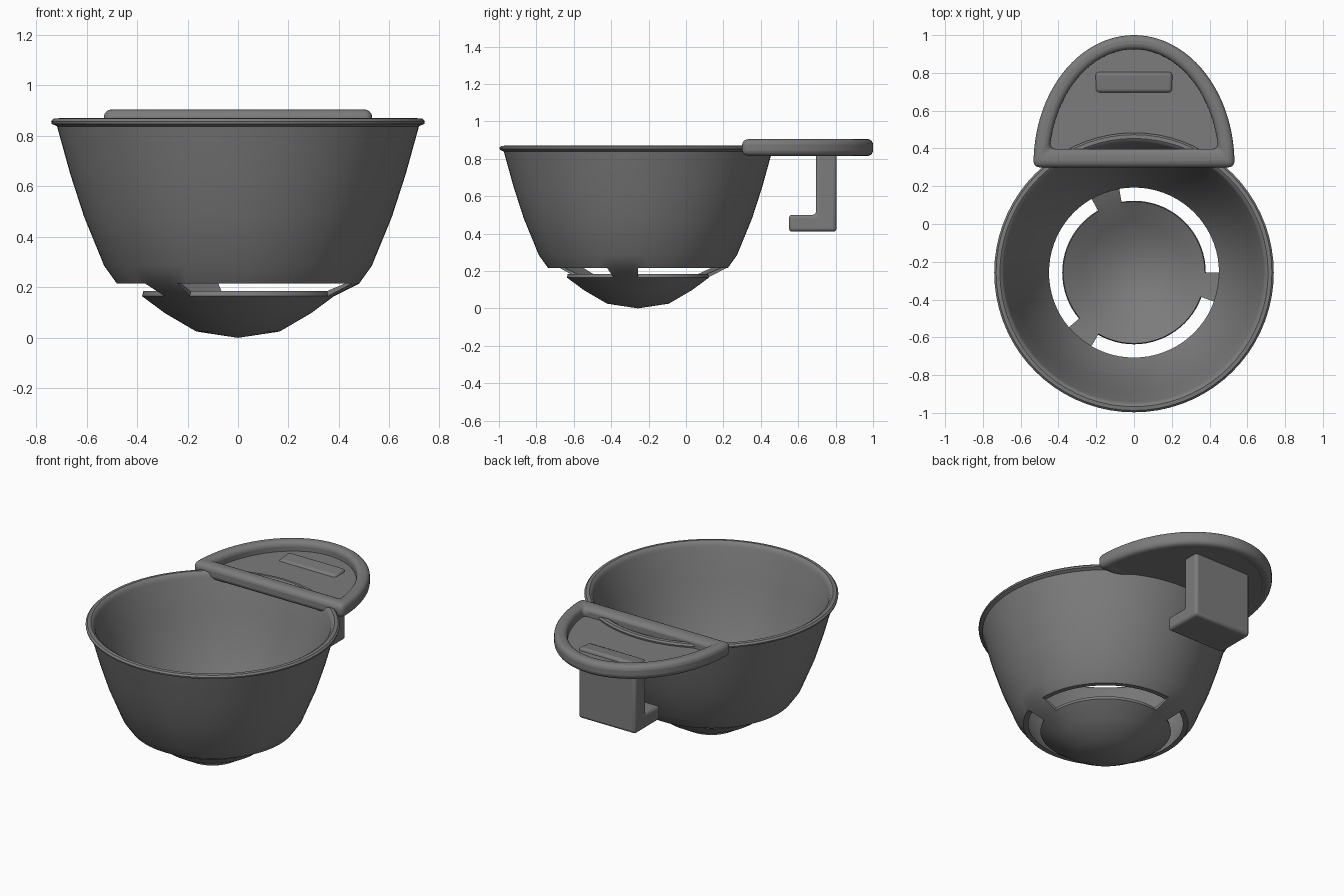
import bpy, bmesh
from math import sin, cos, pi, radians, asin, sqrt

cube = bpy.data.objects.get("Cube")
if cube:
    bpy.data.objects.remove(cube)

GREY = bpy.data.materials.new("grey plastic")
GREY.use_nodes = True
GREY.diffuse_color = (0.2, 0.2, 0.2, 1)
GREY.node_tree.nodes["Principled BSDF"].inputs["Base Color"].default_value = GREY.diffuse_color

BOWL_Y = -0.257


def finish(bm, name, bevel=0, segments=4):
    """Turn a bmesh into a smooth shaded object with optional rounded edges."""
    bmesh.ops.remove_doubles(bm, verts=bm.verts, dist=0.0005)
    bmesh.ops.recalc_face_normals(bm, faces=bm.faces)
    mesh = bpy.data.meshes.new(name)
    bm.to_mesh(mesh)
    bm.free()
    mesh.materials.append(GREY)
    obj = bpy.data.objects.new(name, mesh)
    bpy.context.collection.objects.link(obj)
    if bevel:
        mod = obj.modifiers.new("rounded edges", "BEVEL")
        mod.width, mod.segments = bevel, segments
        mod.limit_method, mod.angle_limit = "ANGLE", radians(40)
    bpy.ops.object.select_all(action="DESELECT")
    obj.select_set(True)
    bpy.context.view_layer.objects.active = obj
    bpy.ops.object.shade_smooth_by_angle(angle=radians(35))
    return obj


def extrude_up(bm, height):
    """Give flat faces a thickness along z."""
    out = bmesh.ops.extrude_face_region(bm, geom=bm.faces[:])
    verts = [v for v in out["geom"] if isinstance(v, bmesh.types.BMVert)]
    bmesh.ops.translate(bm, verts=verts, vec=(0, 0, height))


# Bowl: matching outer and inner (radius, height) profiles
OUTER = [(0, 0), (0.165, 0.025), (0.29, 0.098), (0.38, 0.165), (0.48, 0.215),
         (0.53, 0.285), (0.61, 0.48), (0.665, 0.65), (0.717, 0.838),
         (0.738, 0.848), (0.74, 0.858), (0.73, 0.868)]
INNER = [(0, 0.03), (0.155, 0.055), (0.27, 0.12), (0.375, 0.185), (0.45, 0.215),
         (0.5, 0.295), (0.58, 0.49), (0.635, 0.655), (0.685, 0.838),
         (0.69, 0.85), (0.697, 0.862), (0.71, 0.87)]
STEPS = 72
SLOT = 3                       # profile band holding the drain slots
SPOKES = (110, 230, 350)


def solid(band, step):
    """Cells between the spokes are left open in the slot band."""
    if not 0 <= band < len(OUTER) - 1:
        return False
    angle = (step % STEPS + 0.5) * 360 / STEPS
    return band != SLOT or any(abs((angle - s + 180) % 360 - 180) < 10 for s in SPOKES)


def bowl():
    bm = bmesh.new()

    def ring(profile, band, step):
        r, z = profile[band]
        a = 2 * pi * step / STEPS
        return bm.verts.new((r * cos(a), BOWL_Y + r * sin(a), z))

    for band in range(len(OUTER) - 1):
        for step in range(STEPS):
            if not solid(band, step):
                continue
            o, i = [[ring(p, b, s) for b, s in ((band, step), (band + 1, step),
                     (band + 1, step + 1), (band, step + 1))] for p in (OUTER, INNER)]
            bm.faces.new(o)
            bm.faces.new(i[::-1])
            sides = ((band, step - 1), (band + 1, step), (band, step + 1), (band - 1, step))
            for k, other in enumerate(sides):
                at_pole = band == 0 and k == 3
                if not at_pole and not solid(*other):
                    n = (k + 1) % 4
                    bm.faces.new((o[k], o[n], i[n], i[k]))
    bmesh.ops.remove_doubles(bm, verts=bm.verts, dist=0.0005)
    bmesh.ops.dissolve_degenerate(bm, edges=bm.edges, dist=0.0005)
    return finish(bm, "bowl")


# Handle frame: rounded D shaped ring
D_Y = 0.32


def d_loop(bm, a, b, base, z, count=49):
    start = asin((base - D_Y) / b)
    angles = [start + (pi - 2 * start) * k / (count - 1) for k in range(count)]
    return [bm.verts.new((a * cos(t), D_Y + b * sin(t), z)) for t in angles]


def handle_frame():
    bm = bmesh.new()
    outer = d_loop(bm, 0.532, 0.68, 0.3, 0.815)
    inner = d_loop(bm, 0.45, 0.605, 0.397, 0.815)
    for k in range(len(outer)):
        n = (k + 1) % len(outer)
        bm.faces.new((outer[k], outer[n], inner[n], inner[k]))
    extrude_up(bm, 0.09)
    return finish(bm, "handle_frame", 0.03)


# Handle floor: recessed plate running from the bowl wall to the frame
def handle_floor():
    bm = bmesh.new()
    rows = []
    for k in range(1, 48):
        t = pi * k / 48
        x, top = 0.49 * cos(t), D_Y + 0.64 * sin(t)
        low = max(D_Y, BOWL_Y + sqrt(0.715 ** 2 - x * x))
        rows.append([bm.verts.new((x, y, 0.818)) for y in (min(low, top), top)])
    for a, b in zip(rows, rows[1:]):
        bm.faces.new((a[0], a[1], b[1], b[0]))
    extrude_up(bm, 0.027)
    return finish(bm, "handle_floor")


# Clip: L shaped hook, drawn as a side profile and widened along x
def clip():
    bm = bmesh.new()
    side = [(0.805, 0.865), (0.805, 0.41), (0.55, 0.41), (0.55, 0.5), (0.695, 0.5), (0.695, 0.855)]
    bm.faces.new([bm.verts.new((-0.203, y, z)) for y, z in side])
    out = bmesh.ops.extrude_face_region(bm, geom=bm.faces[:])
    verts = [v for v in out["geom"] if isinstance(v, bmesh.types.BMVert)]
    bmesh.ops.translate(bm, verts=verts, vec=(0.406, 0, 0))
    return finish(bm, "clip", 0.018, 3)


bowl()
handle_frame()
handle_floor()
clip()
